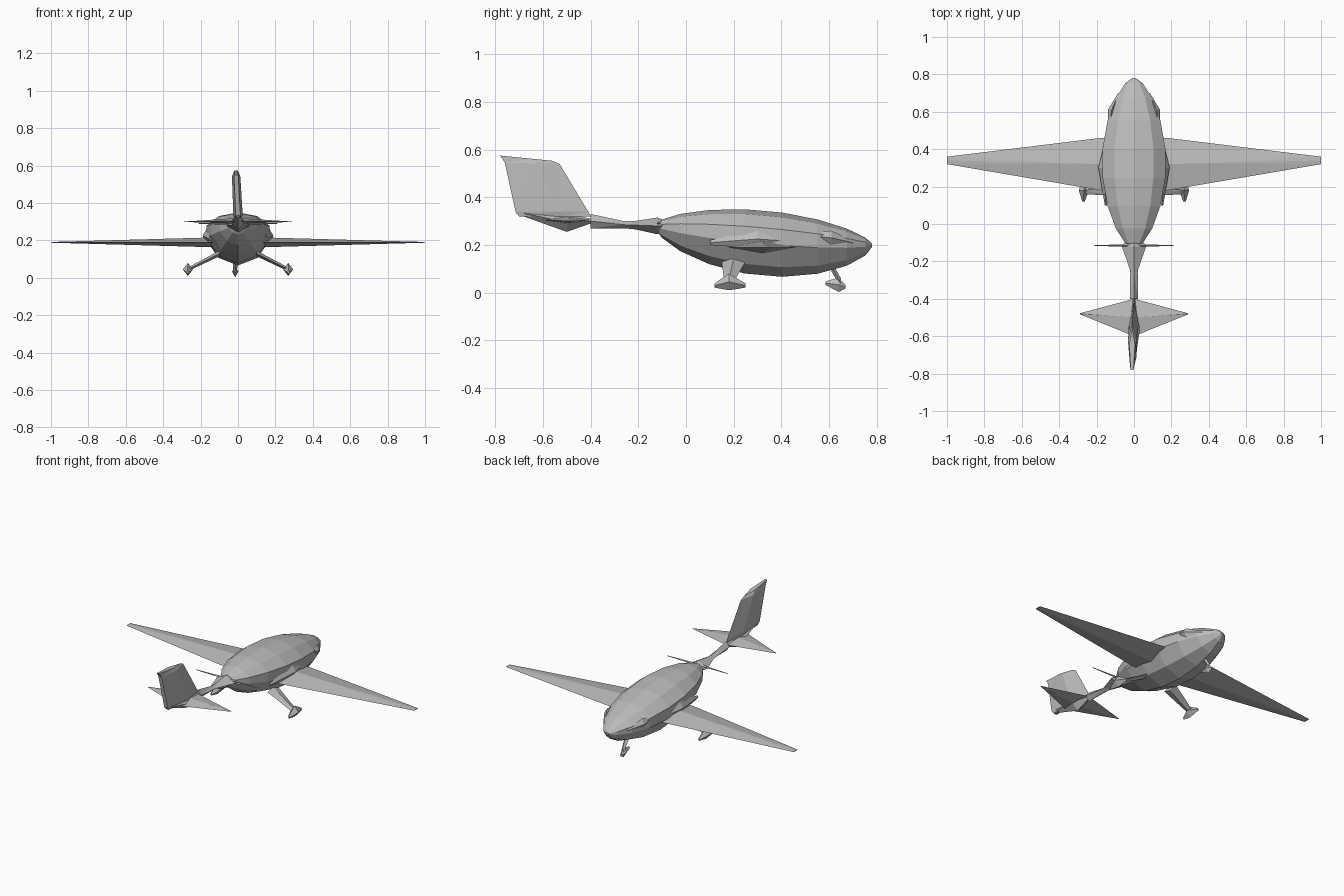
import bpy
import bmesh
from math import cos, pi, sin
from mathutils import Vector

if "Cube" in bpy.data.objects:
    bpy.data.objects.remove(bpy.data.objects["Cube"], do_unlink=True)

SHADE = 0.5
grey = bpy.data.materials.new("plain grey")
grey.use_nodes = True
grey.diffuse_color = (SHADE, SHADE, SHADE, 1)
shader = grey.node_tree.nodes["Principled BSDF"]
shader.inputs["Base Color"].default_value = grey.diffuse_color


def loft(name, rings, mirrored=False):
    """Skin equal rings of points, cap both ends and keep the faces flat."""
    bm = bmesh.new()
    loops = [[bm.verts.new(point) for point in ring] for ring in rings]
    for near, far in zip(loops, loops[1:]):
        for i in range(len(near)):
            bm.faces.new((near[i - 1], near[i], far[i], far[i - 1]))
    bm.faces.new(loops[0])
    bm.faces.new(loops[-1])
    bmesh.ops.triangulate(bm, faces=bm.faces)
    bmesh.ops.recalc_face_normals(bm, faces=bm.faces)
    mesh = bpy.data.meshes.new(name)
    bm.to_mesh(mesh)
    bm.free()
    mesh.materials.append(grey)
    part = bpy.data.objects.new(name, mesh)
    bpy.context.collection.objects.link(part)
    if mirrored:
        part.modifiers.new("Mirror", "MIRROR")
    return part


def diamond(centre, width, height):
    """Four-sided section facing along the aircraft."""
    centre = Vector(centre)
    across, up = Vector((width, 0, 0)), Vector((0, 0, height))
    return [centre - across, centre + up, centre + across, centre - up]


def spindle(name, start, middle, end, width, height, mirrored=False):
    """Faceted pod, thin at both ends and widest at the middle."""
    rings = [diamond(start, width / 4, height / 4),
             diamond(middle, width, height),
             diamond(end, width / 4, height / 4)]
    return loft(name, rings, mirrored)


def blade(centre, chord, thickness):
    """Thin four-sided section facing across the aircraft."""
    centre = Vector(centre)
    along, up = Vector((0, chord / 2, 0)), Vector((0, 0, thickness / 2))
    return [centre + along, centre + up, centre - along, centre - up]


def panel(name, root, tip):
    """Mirrored pair of tapered panels between two blade sections."""
    return loft(name, [blade(*root), blade(*tip)], mirrored=True)


def hull_ring(t):
    """Fuselage section: low crown, deep keel, full middle and pointed ends."""
    fullness = max(sin(pi * t), 0.005) ** 0.55
    axis = 0.28 - 0.08 * t
    ring = []
    for step in range(SIDES):
        angle = 2 * pi * step / SIDES + pi / 2
        rise = sin(angle)
        height = 0.105 * rise if rise > 0 else -0.17 * abs(rise) ** 1.3
        ring.append((0.18 * fullness * cos(angle),
                     TAIL_END + LENGTH * t, axis + fullness * height))
    return ring


# Fuselage and its side details
SIDES, STATIONS = 10, 9
TAIL_END, LENGTH = -0.13, 0.91
loft("fuselage", [hull_ring((1 - cos(pi * i / STATIONS)) / 2)
                  for i in range(STATIONS + 1)])
spindle("shoulder_strakes", (0.15, 0.1, 0.21), (0.165, 0.3, 0.225),
        (0.13, 0.53, 0.21), 0.025, 0.04, mirrored=True)
spindle("nose_cheeks", (0.13, 0.5, 0.24), (0.12, 0.61, 0.23),
        (0.08, 0.7, 0.21), 0.02, 0.03, mirrored=True)

# Main wings, tailplane and propeller
panel("wings", ((0.18, 0.32, 0.19), 0.28, 0.05), ((1, 0.34, 0.19), 0.04, 0.004))
panel("wing_roots", ((0, 0.32, 0.19), 0.3, 0.05), ((0.18, 0.32, 0.19), 0.28, 0.05))
panel("tailplane", ((0, -0.5, 0.305), 0.2, 0.03), ((0.29, -0.48, 0.3), 0.005, 0.002))
panel("propeller", ((0, -0.115, 0.292), 0.015, 0.015),
      ((0.21, -0.115, 0.29), 0.004, 0.004))

# Main landing gear
panel("main_gear_legs", ((0.1, 0.2, 0.13), 0.1, 0.03), ((0.27, 0.18, 0.045), 0.04, 0.02))
spindle("wheel_fairings", (0.27, 0.12, 0.03), (0.268, 0.18, 0.045),
        (0.265, 0.25, 0.03), 0.027, 0.035, mirrored=True)

# Nose landing gear
loft("nose_gear_leg", [diamond((-0.015, 0.61, 0.11), 0.015, 0.02),
                       diamond((-0.015, 0.65, 0.04), 0.01, 0.02)])
spindle("nose_wheel_fairing", (-0.015, 0.585, 0.04), (-0.015, 0.64, 0.033),
        (-0.015, 0.67, 0.025), 0.017, 0.03)

# Slim boom swelling into the tail cone
spindle("boom_collar", (0, -0.26, 0.285), (0, -0.12, 0.28), (0, -0.05, 0.28), 0.065, 0.035)
loft("tail_boom", [diamond((0, -0.1, 0.28), 0.04, 0.025),
                   diamond((0, -0.26, 0.285), 0.02, 0.015),
                   diamond((0, -0.4, 0.3), 0.022, 0.03)])
spindle("tail_cone", (0, -0.4, 0.3), (0, -0.5, 0.295), (0, -0.71, 0.34), 0.04, 0.04)


def fin_ring(front, back, thickness):
    """Slanted fin section, thickest ahead of its middle."""
    front, back = Vector(front), Vector(back)
    across = Vector((thickness / 2, 0, 0))
    crest = front.lerp(back, 0.4)
    return [front, crest + across, back + across / 2, back - across / 2, crest - across]


# Swept tail fin
loft("tail_fin", [fin_ring((0, -0.4, 0.32), (0, -0.7, 0.32), 0.04),
                  fin_ring((0, -0.41, 0.34), (0, -0.715, 0.34), 0.05),
                  fin_ring((-0.01, -0.53, 0.54), (-0.01, -0.76, 0.545), 0.045),
                  fin_ring((-0.01, -0.56, 0.553), (-0.01, -0.78, 0.575), 0.03)])
